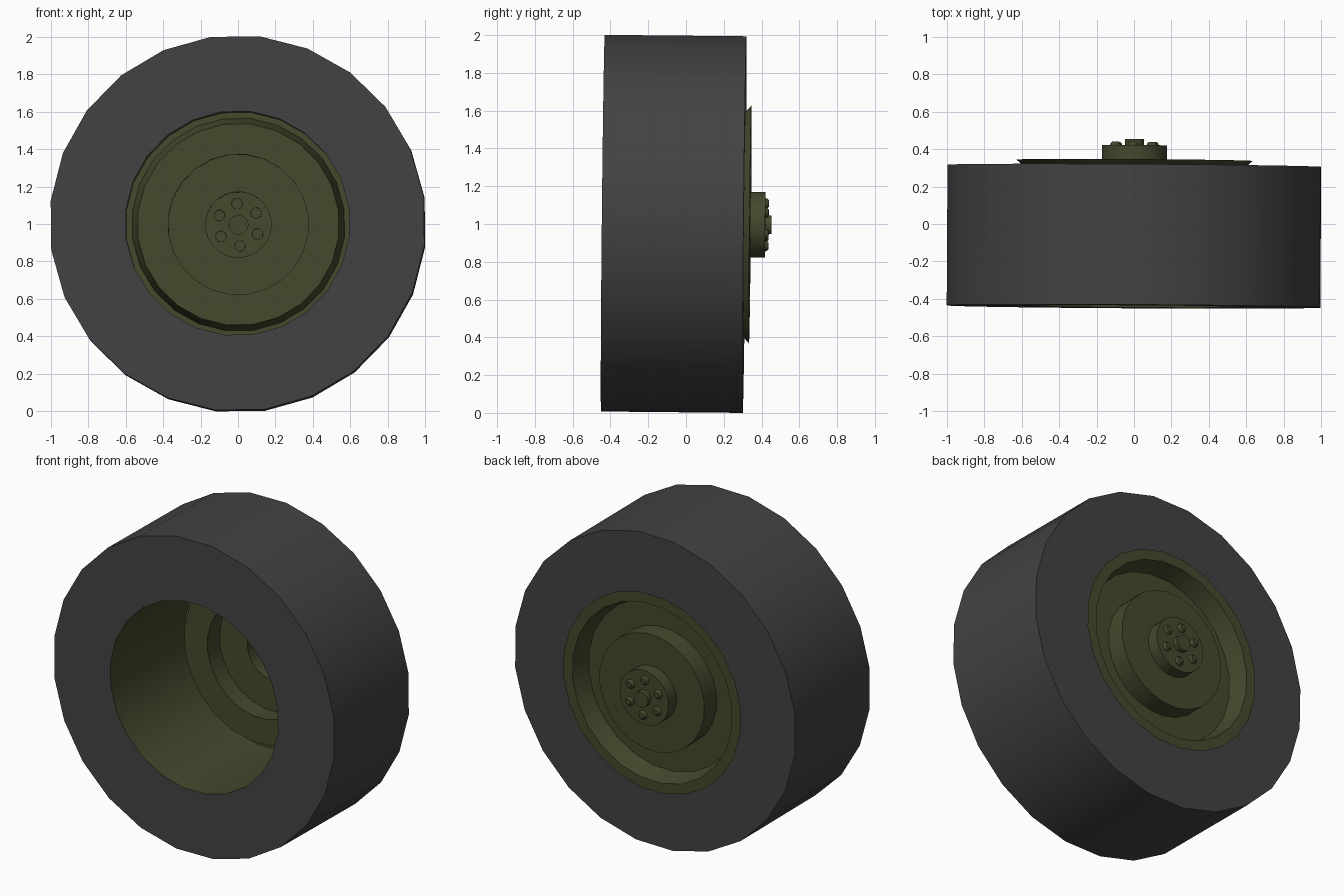
import bpy, math

if "Cube" in bpy.data.objects:
    bpy.data.objects.remove(bpy.data.objects["Cube"])

SIDES = 24
PHASE = math.radians(8.2)
TILT = (-0.01, 0, -0.006)      # the wheel leans very slightly
CENTRE = (0, 0, 1.0)


def material(name, rgb):
    m = bpy.data.materials.new(name)
    m.diffuse_color = (*rgb, 1)
    m.use_nodes = True
    m.node_tree.nodes["Principled BSDF"].inputs["Base Color"].default_value = m.diffuse_color
    return m


def lathe(name, profile, mat, sides=SIDES, phase=PHASE, offset=(0, 0)):
    """Revolve (radius, y) points around the y axis; radius 0 closes the end."""
    verts, faces, rings = [], [], []
    for r, y in profile:
        n = 1 if r == 0 else sides
        rings.append(list(range(len(verts), len(verts) + n)))
        for i in range(n):
            a = phase + 2 * math.pi * i / sides
            verts.append((offset[0] + r * math.cos(a), y, offset[1] + r * math.sin(a)))
    for p, q in zip(rings, rings[1:]):
        if len(q) == 1:
            faces.append(p[::-1])
            continue
        for i in range(sides):
            j = (i + 1) % sides
            faces.append((p[i], q[i], q[j], p[j]))
    mesh = bpy.data.meshes.new(name)
    mesh.from_pydata(verts, [], faces)
    mesh.materials.append(mat)
    ob = bpy.data.objects.new(name, mesh)
    bpy.context.collection.objects.link(ob)
    ob.rotation_euler = TILT
    ob.location = CENTRE
    bpy.ops.object.select_all(action='DESELECT')
    ob.select_set(True)
    bpy.context.view_layer.objects.active = ob
    bpy.ops.object.shade_smooth_by_angle(angle=math.radians(30))
    return ob


rubber = material("dark grey rubber", (0.055, 0.055, 0.056))
olive = material("olive paint", (0.060, 0.066, 0.026))

# Tyre: two flat sidewalls and the tread, open where the rim fills it
lathe("tyre", [(0.60, -0.44), (1.004, -0.44), (1.004, 0.31), (0.60, 0.31)], rubber)

# Rim sheet: barrel, flared lip, recessed dish, raised disc, hub and centre cap
lathe("rim", [(0.60, -0.44), (0.60, 0.31), (0.635, 0.34), (0.57, 0.34),
              (0.54, 0.22), (0.375, 0.22), (0.375, 0.342), (0.175, 0.342),
              (0.175, 0.42), (0.05, 0.42), (0.05, 0.453), (0, 0.453)], olive)

# Six tapered wheel bolts around the centre cap
for k in range(6):
    a = math.radians(94 + 60 * k)
    lathe(f"wheel_bolt_{k + 1}",
          [(0.03, 0.415), (0.027, 0.428), (0.018, 0.438), (0, 0.438)], olive, sides=12,
          offset=(0.113 * math.cos(a), 0.113 * math.sin(a)))
